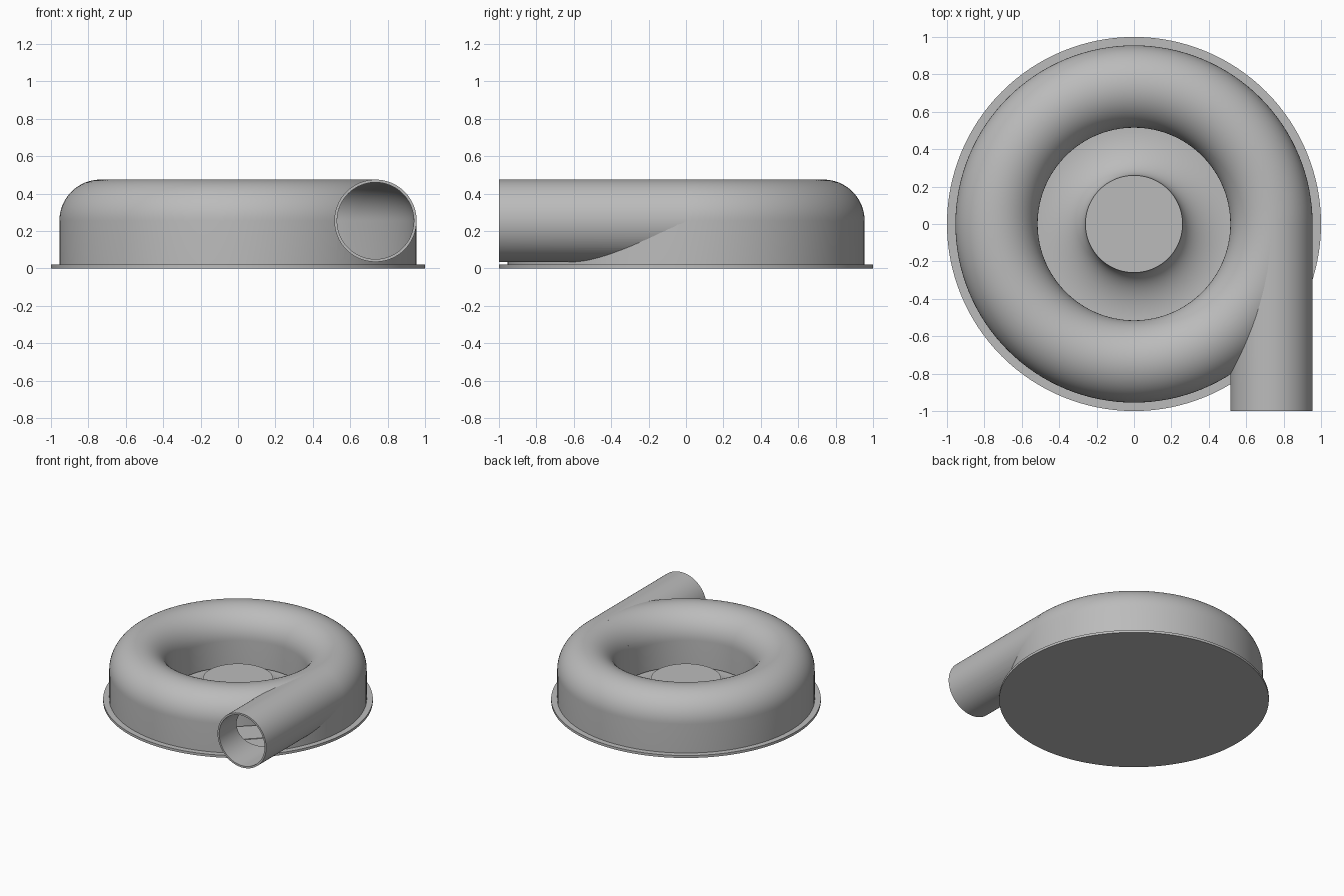
import bpy, bmesh, math
from mathutils import Matrix, Vector

cube = bpy.data.objects.get("Cube")
if cube:
    bpy.data.objects.remove(cube, do_unlink=True)

grey = bpy.data.materials.new("light_grey")
grey.use_nodes = True
grey.diffuse_color = (0.5, 0.5, 0.5, 1)
grey.node_tree.nodes["Principled BSDF"].inputs["Base Color"].default_value = (0.5, 0.5, 0.5, 1)

SEG = 128
TUBE_R, TUBE_Z, TUBE = 0.735, 0.255, 0.22
WALL = 0.015
FLANGE = 0.02


def arc(cx, cz, rx, rz, start, end, steps):
    angles = [math.radians(start + (end - start) * i / steps) for i in range(steps + 1)]
    return [(cx + rx * math.cos(a), cz + rz * math.sin(a)) for a in angles]


def finish(name, bm):
    bmesh.ops.remove_doubles(bm, verts=bm.verts, dist=1e-5)
    bmesh.ops.recalc_face_normals(bm, faces=bm.faces)
    mesh = bpy.data.meshes.new(name)
    bm.to_mesh(mesh)
    bm.free()
    obj = bpy.data.objects.new(name, mesh)
    bpy.context.collection.objects.link(obj)
    mesh.materials.append(grey)
    return obj


def lathe(name, profile, closed=False):
    """Spin an (r, z) profile around the z axis."""
    bm = bmesh.new()
    verts = [bm.verts.new((r, 0, z)) for r, z in profile]
    edges = [bm.edges.new(p) for p in zip(verts, verts[1:])]
    if closed:
        edges.append(bm.edges.new((verts[-1], verts[0])))
    bmesh.ops.spin(bm, geom=verts + edges, cent=(0, 0, 0), axis=(0, 0, 1),
                   angle=math.tau, steps=SEG, use_duplicate=False)
    return finish(name, bm)


def rod(name, radius, y0, y1):
    """Solid cylinder along y on the outlet axis."""
    bm = bmesh.new()
    place = Matrix.Translation((TUBE_R, (y0 + y1) / 2, TUBE_Z)) @ Matrix.Rotation(math.pi / 2, 4, 'X')
    bmesh.ops.create_cone(bm, cap_ends=True, segments=96, radius1=radius, radius2=radius,
                          depth=y1 - y0, matrix=place)
    return finish(name, bm)


def boolean(obj, cutter, operation):
    mod = obj.modifiers.new(operation.lower(), 'BOOLEAN')
    mod.object, mod.operation, mod.solver = cutter, operation, 'EXACT'
    bpy.context.view_layer.objects.active = obj
    bpy.ops.object.modifier_apply(modifier=mod.name)
    bpy.data.objects.remove(cutter, do_unlink=True)


# Base flange
flange = lathe("base_flange", [(0, 0), (1, 0), (1, FLANGE), (0, FLANGE)])

# Ring housing: straight outer wall, rounded top, rolled inner lip
LIP_Z = 0.04
inner = TUBE - WALL
outside = [(TUBE_R + TUBE, FLANGE)] + arc(TUBE_R, TUBE_Z, TUBE, TUBE, 0, 180, 32) + [(TUBE_R - TUBE, LIP_Z)]
inside = [(TUBE_R - inner, LIP_Z)] + arc(TUBE_R, TUBE_Z, inner, inner, 180, 0, 32) + [(TUBE_R + inner, FLANGE)]
housing = lathe("ring_housing", outside + inside, closed=True)

# Outlet pipe, trimmed by the housing cavity
outlet = rod("outlet_pipe", TUBE, -1, 0)
cavity = lathe("cavity_cutter", [(0, FLANGE)] + inside[::-1] + [(0, LIP_Z)])
boolean(outlet, cavity, 'DIFFERENCE')
boolean(outlet, rod("bore_cutter", inner, -1.1, 0.01), 'DIFFERENCE')
boolean(housing, rod("throat_cutter", inner, -1.1, 0), 'DIFFERENCE')

# Central hub flaring down to the floor
hub = lathe("central_hub", [(0, 0.185)] + arc(0.51, 0.185, 0.25, 0.16, 180, 270, 20) + [(0.72, 0.025), (0.72, FLANGE), (0, FLANGE)])

for obj in (flange, housing, outlet, hub):
    bpy.ops.object.select_all(action='DESELECT')
    obj.select_set(True)
    bpy.context.view_layer.objects.active = obj
    bpy.ops.object.shade_smooth_by_angle(angle=math.radians(30))
